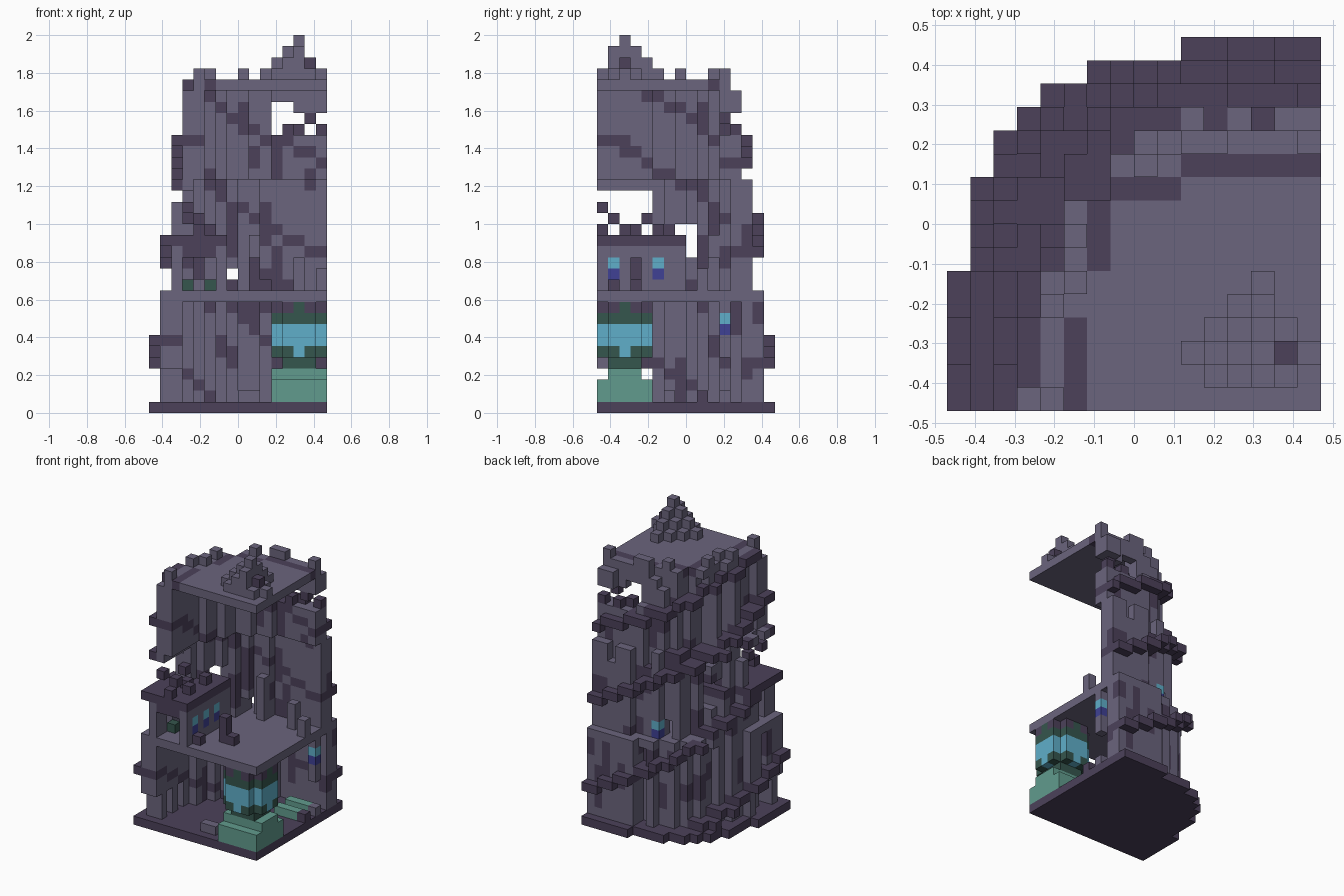
import bpy, bmesh, math, random
from mathutils import Vector

if "Cube" in bpy.data.objects:
    bpy.data.objects.remove(bpy.data.objects["Cube"])
random.seed(4)
N, U = 16, 2 / 34            # blocks per side, block size
CX, CY = 13, 2               # block column of the tower axis

COLOURS = {
    "stone": (0.145, 0.128, 0.205), "dark_stone": (0.072, 0.053, 0.102),
    "moss": (0.036, 0.092, 0.075), "teal": (0.12, 0.33, 0.27),
    "cyan_glow": (0.115, 0.43, 0.59), "blue_glow": (0.05, 0.053, 0.3)}
MATS = []
for name, rgb in COLOURS.items():
    m = bpy.data.materials.new(name)
    m.use_nodes = True
    m.diffuse_color = (*rgb, 1)
    m.node_tree.nodes["Principled BSDF"].inputs["Base Color"].default_value = (*rgb, 1)
    MATS.append(m)
STONE, DARK, MOSS, TEAL, CYAN, BLUE = range(6)

parts, solid = {}, {}        # part name -> blocks, block -> (part, colour)
DEPTH = [16] * 6 + [15] * 4 + [14] * 2 + [13, 12, 10, 6]   # footprint, row by row
SPIRALS = ((-3.4, 9), (5.2, 10.5), (15.4, 8.2), (23.6, 6))  # ledge start and rise


def put(part, i, j, k, col):
    if 0 <= i < N and 0 <= j < N and N - i <= DEPTH[j]:
        solid[i, j, k] = (part, col)


def box(part, xs, ys, zs, col):
    for i in range(xs[0], xs[1] + 1):
        for j in range(ys[0], ys[1] + 1):
            for k in range(zs[0], zs[1] + 1):
                put(part, i, j, k, col)


def columns():
    """Every block column with its radius and quarter-turn fraction."""
    for i in range(N):
        for j in range(N):
            yield i, j, math.hypot(i - CX, j - CY), math.atan2(CX - i, j - CY) / (math.pi / 2)


def tier_of(k, t):
    """Wall tier; in the middle of the curve the lowest tier rises to its ledge."""
    start, rise = SPIRALS[1]
    first = max(10, math.floor(start + rise * t) - 1) if 0.3 < t < 0.78 else 10
    return 0 if k <= first else 1 if k <= 20 else 2


def is_hole(i, j, k):
    west, north = i < 6, j > 7
    return ((west and j in (0, 2, 4) and 1 <= k <= 3)
            or (west and j <= 4 and 16 <= k <= 19)
            or (west and j in (7, 8) and 14 <= k <= 16)
            or (west and j == 10 and k == 14)
            or (3 <= i <= 5 and j <= 4 and 11 <= k <= 14)
            or (north and i == 7 and k in (11, 12))
            or (north and i >= 11 and 25 <= k <= 27 and not (i >= 13 and k == 27)))


# Outer wall: a curved shell with fluted outer columns and dark streaks
for i, j, r, t in columns():
    flute = random.random() < 0.75
    streaks = [(s, s + random.randint(1, 4)) for s in
               (random.randint(1, 9), random.randint(10, 20), random.randint(20, 32))
               if random.random() < 0.6]
    top = [random.randint(9, 14), random.randint(18, 20), random.randint(25, 28)]
    cut_end = j < 2 or i > 13
    for k in range(1, 29):
        tier = tier_of(k, t)
        R = 12.5 - tier
        outer = r <= R if cut_end or (flute and k <= top[tier]) else r <= R - 0.8
        if R - 2 < r and outer and not is_hole(i, j, k):
            dark = any(a <= k <= b for a, b in streaks)
            put("outer_wall", i, j, k, DARK if dark else STONE)

# Base plate: stepped quarter disc
box("base_plate", (0, N - 1), (0, N - 1), (0, 0), DARK)

# Stepped ledges spiralling up through the wall
for start, rise in SPIRALS:
    for i, j, r, t in columns():
        k = math.floor(start + rise * t)
        if 1 <= k <= 29 and not is_hole(i, j, k):
            R = 12.5 - tier_of(k, t)
            if R - 2 < r <= R + (0.2 if k > 26 else 1.3):
                put("spiral_ledge", i, j, k, DARK)

# Middle floor and roof slabs, the roof with a dark inlaid border
for i, j, r, t in columns():
    if r <= 12.5:
        put("middle_floor", i, j, 10, STONE)
    if r <= 9.7:
        put("roof_slab", i, j, 29, STONE)
for xs, ys, col in (((10, 15), (10, 10), DARK), ((7, 9), (9, 9), DARK), ((6, 6), (6, 8), DARK),
                    ((5, 5), (0, 3), DARK), ((7, 9), (10, 10), STONE), ((5, 5), (6, 8), STONE)):
    box("roof_slab", xs, ys, (29, 29), col)
box("roof_edge", (3, 3), (1, 3), (29, 29), DARK)

# Crenellations
for i, j in ((4, 0), (4, 4), (5, 5), (5, 7), (8, 10), (10, 11), (11, 11), (15, 11)):
    put("crenellations", i, j, 30, STONE)

# Roof spire: lopsided diamond pyramid
for level in range(4):
    for i, j, r, t in columns():
        if j > 0 and abs(i - CX) + abs(j - CY) + (i > CX) <= 3 - level:
            put("roof_spire", i, j, 30 + level, STONE)
put("roof_spire", CX + 1, CY, 31, DARK)

# Plinth and glowing pillar
box("plinth", (11, 15), (0, 4), (1, 2), TEAL)
box("plinth", (11, 15), (1, 3), (3, 3), TEAL)
for i, j, r, t in columns():
    axis = i == CX or j == CY
    for k, reach, col in ((4, 2, MOSS), (5, 5, CYAN if axis else MOSS), (6, 5, CYAN),
                          (7, 5, CYAN), (8, 5, MOSS), (9, 5, MOSS if axis else DARK)):
        if r * r <= reach + 0.1:
            put("glow_pillar", i, j, k, col)

# Side room on the middle floor
box("side_room", (6, 6), (0, 7), (11, 14), STONE)
box("side_room", (3, 6), (7, 7), (11, 14), STONE)
box("side_room", (3, 5), (0, 0), (14, 14), DARK)
box("room_roof", (1, 6), (0, 5), (15, 15), DARK)
box("room_roof", (3, 6), (6, 7), (15, 15), DARK)
for i in (3, 5):
    put("room_plant", i, 2, 11, MOSS)

# Windows: blue below, cyan above
for j in (1, 3, 5):
    put("room_windows", 6, j, 12, BLUE)
    put("room_windows", 6, j, 13, CYAN)
box("window_post", (15, 15), (11, 11), (5, 9), STONE)
box("window_surround", (9, 9), (12, 12), (11, 14), STONE)
for i, j, k in ((15, 11, 7), (8, 12, 11)):
    put("wall_windows", i, j, k, BLUE)
    put("wall_windows", i, j, k + 1, CYAN)

# Loose rubble in the broken openings
for i, j, k in ((4, 0, 16), (4, 3, 16), (5, 2, 16), (3, 4, 17), (4, 1, 17), (5, 5, 16), (3, 0, 18),
                (13, 12, 25), (15, 12, 25), (14, 11, 26), (12, 11, 25)):
    put("rubble", i, j, k, DARK)

# Furnishing blocks on the two floors
for xs, ys, zs, col in (((7, 7), (1, 1), (11, 11), DARK), ((9, 10), (3, 3), (11, 11), DARK),
                        ((9, 9), (3, 3), (12, 13), DARK), ((9, 9), (10, 10), (11, 15), STONE),
                        ((11, 11), (12, 12), (11, 14), DARK), ((13, 13), (10, 10), (11, 13), STONE),
                        ((15, 15), (9, 9), (11, 12), STONE), ((12, 14), (9, 9), (1, 1), TEAL),
                        ((12, 14), (11, 11), (1, 1), TEAL), ((8, 9), (1, 1), (1, 1), STONE),
                        ((9, 9), (6, 6), (1, 1), DARK), ((11, 11), (6, 6), (1, 1), STONE),
                        ((15, 15), (9, 9), (1, 1), DARK), ((15, 15), (11, 11), (1, 1), STONE)):
    box("furnishings", xs, ys, zs, col)

# Turn each part's blocks into a mesh, keeping only exposed faces
DIRS = [(s if a == 0 else 0, s if a == 1 else 0, s if a == 2 else 0) for a in range(3) for s in (-1, 1)]
for cell, (part, col) in solid.items():
    parts.setdefault(part, []).append((cell, col))
for part, blocks in parts.items():
    bm = bmesh.new()
    corners = {}

    def corner(p):
        key = tuple(round(c) for c in p)
        if key not in corners:
            corners[key] = bm.verts.new(((key[0] - N / 2) * U, (key[1] - N / 2) * U, key[2] * U))
        return corners[key]

    for cell, col in blocks:
        mid = Vector(cell) + Vector((0.5, 0.5, 0.5))
        for d in DIRS:
            if tuple(c + e for c, e in zip(cell, d)) in solid:
                continue
            n = Vector(d)
            u = Vector((d[1], d[2], d[0]))
            v = n.cross(u)
            ring = [mid + (n + u * a + v * b) / 2 for a, b in ((-1, -1), (1, -1), (1, 1), (-1, 1))]
            f = bm.faces.new([corner(p) for p in ring])
            f.material_index = col
    mesh = bpy.data.meshes.new(part)
    bm.to_mesh(mesh)
    bm.free()
    for m in MATS:
        mesh.materials.append(m)
    bpy.context.collection.objects.link(bpy.data.objects.new(part, mesh))
